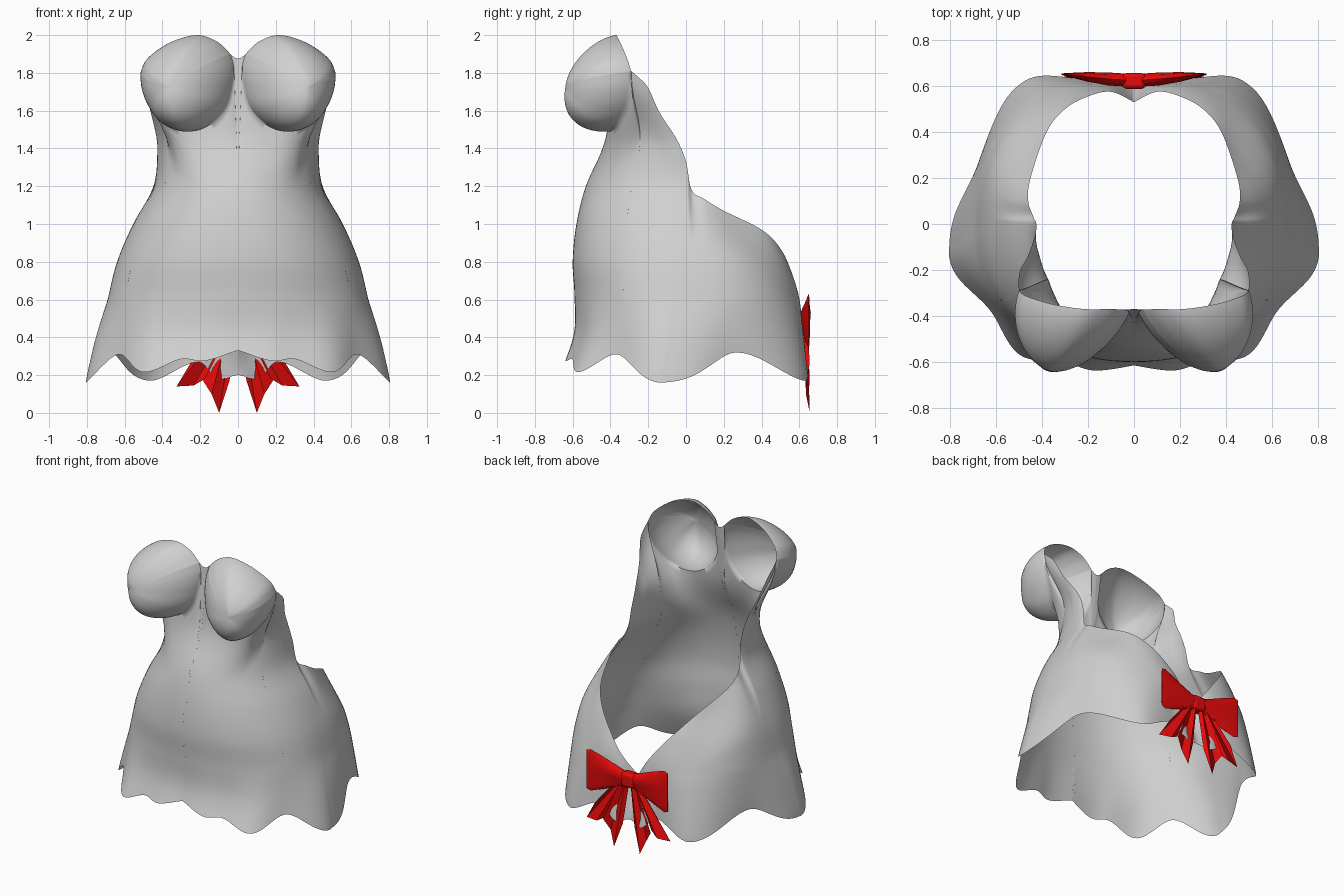
import bpy, bmesh, math
from mathutils import Vector

if "Cube" in bpy.data.objects:
    bpy.data.objects.remove(bpy.data.objects["Cube"])


def material(name, rgb):
    m = bpy.data.materials.new(name)
    m.diffuse_color = (*rgb, 1)
    m.use_nodes = True
    m.node_tree.nodes["Principled BSDF"].inputs["Base Color"].default_value = m.diffuse_color
    return m


GREY = material("light grey cloth", (0.63, 0.63, 0.63))
RED = material("red ribbon", (0.8, 0.003, 0.003))


def build(name, verts, faces, mat, angle=40):
    me = bpy.data.meshes.new(name)
    me.from_pydata([tuple(v) for v in verts], [], faces)
    bm = bmesh.new()
    bm.from_mesh(me)
    bmesh.ops.remove_doubles(bm, verts=bm.verts, dist=1e-5)
    bmesh.ops.recalc_face_normals(bm, faces=bm.faces)
    bm.to_mesh(me)
    bm.free()
    ob = bpy.data.objects.new(name, me)
    bpy.context.collection.objects.link(ob)
    me.materials.append(mat)
    mod = ob.modifiers.new("mirror", 'MIRROR')
    mod.merge_threshold = 0.001
    bpy.ops.object.select_all(action='DESELECT')
    bpy.context.view_layer.objects.active = ob
    ob.select_set(True)
    bpy.ops.object.shade_smooth_by_angle(angle=math.radians(angle))
    return ob


def grid_faces(cols, rows, wrap=False, base=0):
    n = cols if wrap else cols - 1
    return [(base + i * rows + j, base + (i + 1) % cols * rows + j,
             base + (i + 1) % cols * rows + j + 1, base + i * rows + j + 1)
            for i in range(n) for j in range(rows - 1)]


def spline(pts, steps):
    """Catmull-Rom curve through the points."""
    pts = [Vector(p) for p in pts]
    out = []
    for i in range(len(pts) - 1):
        a, b, c, d = pts[max(i - 1, 0)], pts[i], pts[i + 1], pts[min(i + 2, len(pts) - 1)]
        for k in range(steps):
            t = k / steps
            out.append(0.5 * (2 * b + (c - a) * t + (2 * a - 5 * b + 4 * c - d) * t * t
                              + (3 * b - a - 3 * c + d) * t ** 3))
    return out + [pts[-1]]


def table(rows, x):
    """Smooth lookup in rows of (key, values...)."""
    x = min(max(x, rows[0][0]), rows[-1][0])
    for i in range(len(rows) - 1):
        if x <= rows[i + 1][0]:
            break
    p, q = rows[i], rows[i + 1]
    o, r = rows[max(i - 1, 0)], rows[min(i + 2, len(rows) - 1)]
    h = q[0] - p[0]
    t = (x - p[0]) / h
    res = []
    for k in range(1, len(p)):
        m0 = (q[k] - o[k]) / (q[0] - o[0]) * h
        m1 = (r[k] - p[k]) / (r[0] - p[0]) * h
        res.append((2 * t**3 - 3 * t**2 + 1) * p[k] + (t**3 - 2 * t**2 + t) * m0
                   + (3 * t**2 - 2 * t**3) * q[k] + (t**3 - t**2) * m1)
    return res


# Height: half width, front depth, back depth, y of widest point, front squareness
SECTION = [(.15, .77, .62, .78, -.1, 2.1), (.4, .735, .53, .735, -.08, 2.1),
           (.6, .69, .55, .665, -.04, 2.15), (.8, .64, .59, .565, -.01, 2.2),
           (1.0, .555, .58, .47, 0, 2.2), (1.2, .447, .53, .4, 0, 2.2),
           (1.4, .423, .44, .35, 0, 2.3), (1.5, .435, .41, .3, 0, 2.6),
           (1.7, .485, .39, .3, 0, 3.4), (1.9, .505, .375, .3, 0, 3.8)]
# Angle from the front: height of the scalloped hem
HEM = [(0, .33), (13, .275), (23, .285), (39, .215), (60, .31), (88, .16), (113, .32),
       (150, .17), (169, .27), (176, .18), (180, .2)]
BACK_N = 2.6


def shell(p, z, hem):
    a, f, b, yc, n = table(SECTION, z)
    front = math.cos(p) > 0
    n = n if front else BACK_N
    s, c = abs(math.sin(p)) ** (2 / n), abs(math.cos(p)) ** (2 / n)
    flare = 1 + 0.6 * (0.24 - hem) * min(1, max(0, (0.6 - z) / 0.4))
    x = a * s * flare
    if front:
        y = yc - f * c * flare
    else:
        y = yc + b * c * flare - 0.075 * math.exp(-(x / 0.18) ** 2)
    return Vector((x, y, z))


def shell_angle(v):
    a, f, b, yc, n = table(SECTION, v.z)
    d = v.y - yc
    if d >= 0:
        n = BACK_N
        d += 0.075 * math.exp(-(v.x / 0.18) ** 2)
    s = abs(v.x / a) ** (n / 2)
    c = abs(d / (f if v.y < yc else b)) ** (n / 2)
    return math.atan2(s, c if v.y < yc else -c)


# Dress body: columns from the hem to the cup seam and the open back edge
middle = [(0, -.37, 1.875), (.02, -.371, 1.882), (.04, -.372, 1.9)]
seam = [(.04, -.372, 1.9), (.022, -.38, 1.83), (.025, -.39, 1.74), (.06, -.405, 1.62),
        (.15, -.41, 1.525), (.26, -.4, 1.49), (.37, -.36, 1.53), (.445, -.31, 1.62),
        (.488, -.29, 1.72), (.5, -.29, 1.81)]
back_edge = [(.5, -.29, 1.81), (.502, -.25, 1.775), (.495, -.2, 1.72), (.462, -.14, 1.59),
             (.43, -.05, 1.45), (.425, 0, 1.33), (.437, .03, 1.18), (.46, .1, 1.13),
             (.45, .2, 1.07), (.38, .4, .97), (.3, .5, .87), (.2, .555, .75),
             (.1, .575, .62), (0, .53, .48)]
seam_curve = spline(seam, 8)
edge = spline(middle, 4)[:-1] + seam_curve + spline(back_edge, 8)[1:]
ROWS = 36
verts = []
last = 0
for v in edge:
    last = p = max(last, shell_angle(v))
    hem = table(HEM, math.degrees(p))[0]
    fix = v - shell(p, v.z, hem)
    for j in range(ROWS):
        t = j / (ROWS - 1)
        z = hem + (v.z - hem) * t
        w = max(0, 1 - (v.z - z) / min(0.32, v.z - hem))
        w = w * w * (3 - 2 * w)
        verts.append(shell(p, z, hem) + fix * w)
faces = grid_faces(len(edge), ROWS)

# Bust cups: pointed domes joined to the body along the seam
neckline = [(.5, -.29, 1.81), (.465, -.315, 1.885), (.35, -.35, 1.965), (.215, -.37, 2.0),
            (.11, -.37, 1.965), (.04, -.372, 1.9)]
rim = seam_curve + spline(neckline, 8)[1:-1]
centre, tip = Vector((.26, -.36, 1.74)), Vector((.37, -.638, 1.72))
M = 20
base = len(verts)
for r in rim:
    m = table([(1.49, 2.15), (1.74, 1.85), (2.0, 1.65)], r.z)[0]
    for j in range(M):
        ph = math.pi / 2 * j / (M - 1)
        wr, wa = max(0, math.cos(ph)) ** (2 / m), math.sin(ph) ** (2 / m)
        if j == M - 1:
            wr, wa = 0, 1
        verts.append(centre + (r - centre) * wr + (tip - centre) * wa)
faces += grid_faces(len(rim), M, True, base)
build("dress", verts, faces, GREY, 85)

# Bow loops: flattened tubes that widen outward, with a pleat
loop = [(.02, .045, .6, .65), (.1, .075, .605, .655), (.2, .115, .622, .657),
        (.285, .145, .64, .657), (.315, .135, .648, .655)]
S = 16
verts = []
for x, h, y0, y1 in loop:
    for k in range(S + 1):
        a = 2 * math.pi * k / S
        pleat = 0.006 * math.cos(3 * a) if x < .28 else 0
        verts.append((x, (y0 + y1) / 2 + ((y1 - y0) / 2 - pleat) * math.sin(a),
                      .485 + h * math.cos(a)))
faces = grid_faces(len(loop), S + 1)
faces.append(tuple(range(4 * (S + 1), 4 * (S + 1) + S)))
build("bow_loop", verts, faces, RED, 35)


# Bow tails: pleated ribbons fanning down from the knot
def tail(name, ends, x0, x1):
    n = len(ends)
    verts = []
    for i, (x, z) in enumerate(ends):
        y = .655 if i % 2 else .635
        verts += [(x0 + (x1 - x0) * i / (n - 1), y - .012, .46), (x, y, z)]
    build(name, verts, grid_faces(n, 2), RED, 10)


tail("inner_tail", [(.045, .17), (.1, 0), (.14, .1), (.185, .17)], .005, .06)
tail("outer_tail", [(.175, .18), (.235, .145), (.325, .14), (.25, .265)], .035, .09)

# Bow knot
bpy.ops.mesh.primitive_cube_add(size=1, location=(0, .622, .485))
knot = bpy.context.object
knot.name = "bow_knot"
knot.scale = (.1, .07, .1)
bpy.ops.object.transform_apply(location=False, rotation=False, scale=True)
knot.data.materials.append(RED)
bev = knot.modifiers.new("bevel", 'BEVEL')
bev.width, bev.segments = .018, 2
bpy.ops.object.shade_smooth_by_angle(angle=math.radians(40))
